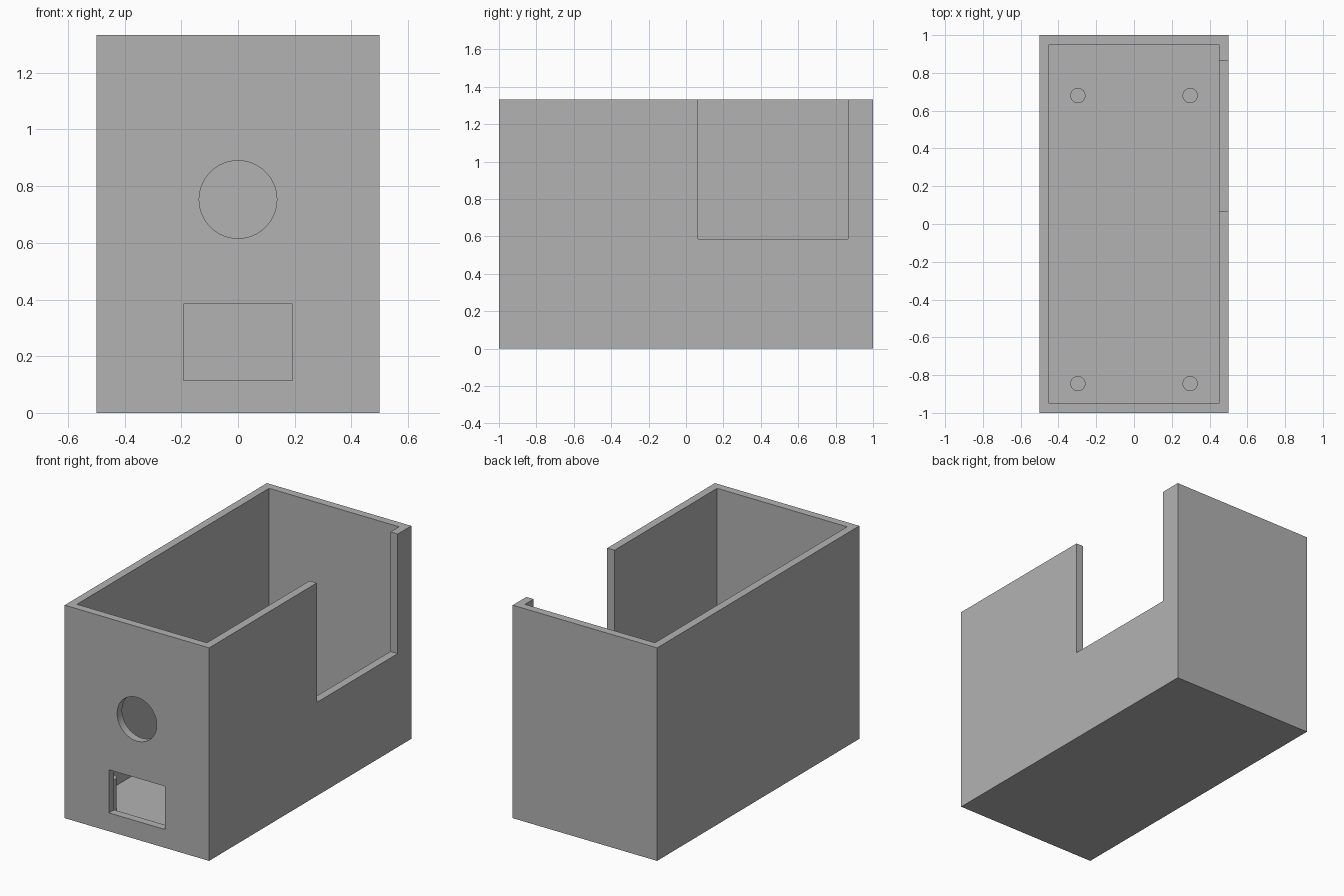
import bpy
import math

cube = bpy.data.objects.get("Cube")
if cube:
    bpy.data.objects.remove(cube, do_unlink=True)

HEIGHT = 1.333
WALL = 0.05

grey = bpy.data.materials.new("plain grey")
grey.use_nodes = True
colour = (0.448, 0.448, 0.448, 1)
grey.diffuse_color = colour
grey.node_tree.nodes["Principled BSDF"].inputs["Base Color"].default_value = colour


def box(name, low, high):
    centre = [(a + b) / 2 for a, b in zip(low, high)]
    bpy.ops.mesh.primitive_cube_add(size=1, location=centre)
    ob = bpy.context.object
    ob.name = name
    ob.scale = [b - a for a, b in zip(low, high)]
    bpy.ops.object.transform_apply(location=True, rotation=False, scale=True)
    ob.data.materials.append(grey)
    return ob


def cylinder(name, radius, depth, centre, tilt=0):
    bpy.ops.mesh.primitive_cylinder_add(vertices=64, radius=radius, depth=depth,
                                        location=centre, rotation=(tilt, 0, 0))
    ob = bpy.context.object
    ob.name = name
    ob.data.materials.append(grey)
    return ob


def cut(target, cutter):
    mod = target.modifiers.new("cut", 'BOOLEAN')
    mod.operation = 'DIFFERENCE'
    mod.solver = 'EXACT'
    mod.object = cutter
    bpy.context.view_layer.objects.active = target
    bpy.ops.object.modifier_apply(modifier=mod.name)
    bpy.data.objects.remove(cutter, do_unlink=True)


def smooth(ob):
    bpy.ops.object.select_all(action='DESELECT')
    ob.select_set(True)
    bpy.context.view_layer.objects.active = ob
    bpy.ops.object.shade_smooth_by_angle(angle=math.radians(30))


# Open-topped enclosure
case = box("open_case", (-0.5, -1, 0), (0.5, 1, HEIGHT))
cut(case, box("cavity", (-0.5 + WALL, -1 + WALL, WALL), (0.5 - WALL, 1 - WALL, 2)))

# Notch in the left wall, round hole and window in the front wall
cut(case, box("side_notch", (0.4, 0.065, 0.585), (0.6, 0.865, 2)))
cut(case, cylinder("round_hole", 0.137, 0.2, (0, -1, 0.753), math.pi / 2))
cut(case, box("front_window", (-0.193, -1.1, 0.115), (0.193, -0.9, 0.385)))
smooth(case)

# Mounting posts on the floor
POST_TOP = 0.25
for end, y in (("front", -0.845), ("back", 0.68)):
    for side, x in (("right", -0.297), ("left", 0.297)):
        post = cylinder(f"{end}_{side}_post", 0.04, POST_TOP - WALL,
                        (x, y, (POST_TOP + WALL) / 2))
        smooth(post)
